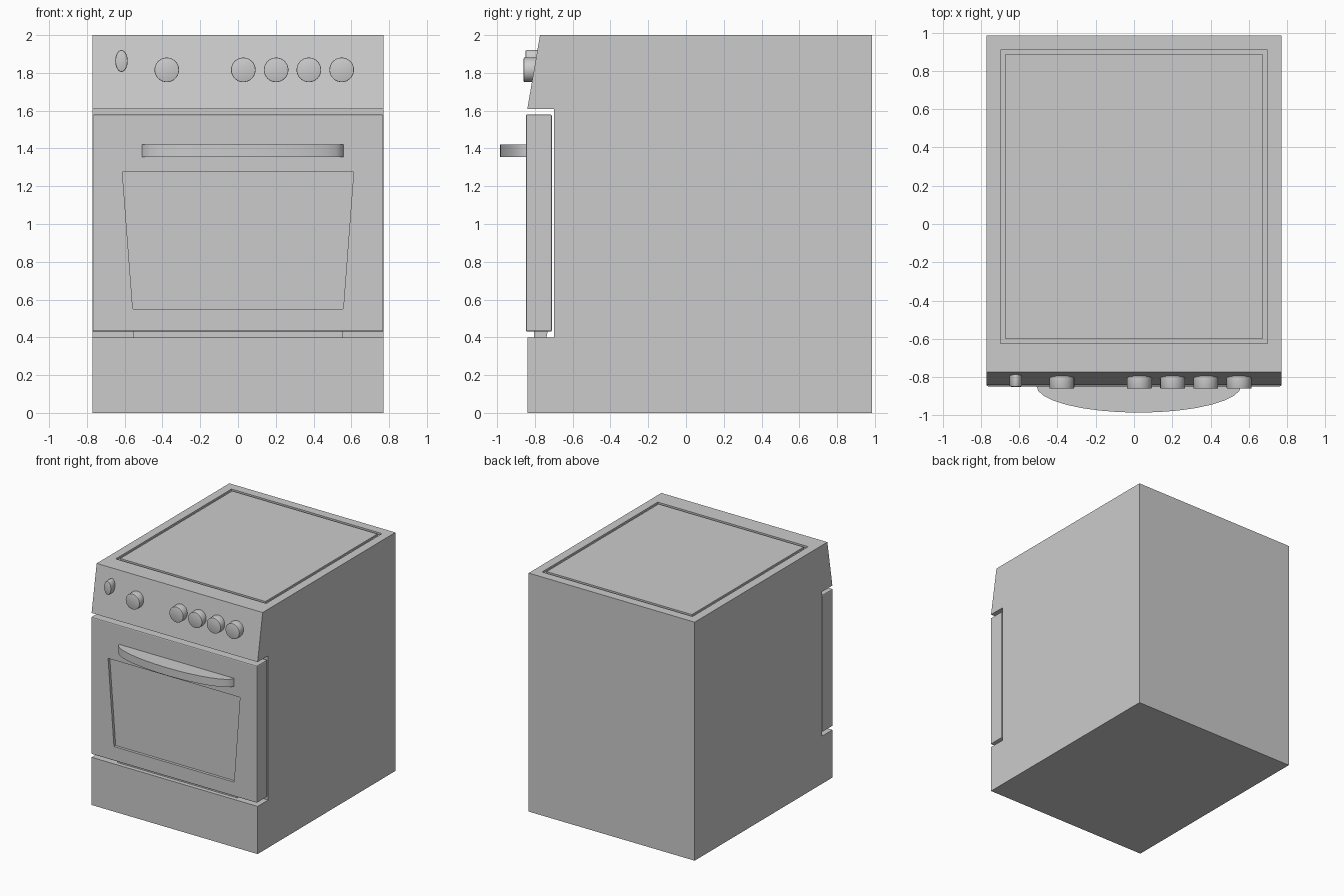
import bpy, bmesh, math
from mathutils import Vector

if "Cube" in bpy.data.objects:
    bpy.data.objects.remove(bpy.data.objects["Cube"])


def prism(name, points, offset, smooth=False):
    """Extrude a flat polygon of 3D points along an offset vector."""
    bm = bmesh.new()
    face = bm.faces.new([bm.verts.new(p) for p in points])
    ext = bmesh.ops.extrude_face_region(bm, geom=[face])
    moved = [v for v in ext["geom"] if isinstance(v, bmesh.types.BMVert)]
    bmesh.ops.translate(bm, verts=moved, vec=Vector(offset))
    bmesh.ops.recalc_face_normals(bm, faces=bm.faces)
    mesh = bpy.data.meshes.new(name)
    bm.to_mesh(mesh)
    bm.free()
    obj = bpy.data.objects.new(name, mesh)
    bpy.context.collection.objects.link(obj)
    if smooth:
        activate(obj)
        bpy.ops.object.shade_smooth_by_angle(angle=math.radians(30))
    return obj


def activate(obj):
    bpy.ops.object.select_all(action='DESELECT')
    obj.select_set(True)
    bpy.context.view_layer.objects.active = obj


def box(name, x0, x1, y0, y1, z0, z1):
    return prism(name, [(x0, y0, z0), (x1, y0, z0), (x1, y1, z0), (x0, y1, z0)],
                 (0, 0, z1 - z0))


def bevel(obj, width, segments=2):
    mod = obj.modifiers.new("edge_bevel", 'BEVEL')
    mod.width, mod.segments = width, segments
    mod.limit_method = 'ANGLE'
    mod.angle_limit = math.radians(40)
    activate(obj)
    bpy.ops.object.modifier_apply(modifier=mod.name)


def cut(obj, cutter):
    mod = obj.modifiers.new("recess", 'BOOLEAN')
    mod.operation, mod.object, mod.solver = 'DIFFERENCE', cutter, 'EXACT'
    activate(obj)
    bpy.ops.object.modifier_apply(modifier=mod.name)
    bpy.data.objects.remove(cutter)


def knob(name, x, z, rx, rz, front, chamfer, back=-0.77, sides=32):
    """Oval control whose axis runs along y, with a softened front rim."""
    ring = [(x + rx * math.cos(2 * math.pi * i / sides), back,
             z + rz * math.sin(2 * math.pi * i / sides)) for i in range(sides)]
    obj = prism(name, ring, (0, front - back, 0))
    bevel(obj, chamfer)
    activate(obj)
    bpy.ops.object.shade_smooth_by_angle(angle=math.radians(30))
    return obj


W = 0.77

# Cabinet: side profile with sloped control panel and door opening
profile = [(-0.84, 0), (0.985, 0), (0.985, 2), (-0.773, 2),
           (-0.84, 1.61), (-0.70, 1.61), (-0.70, 0.40), (-0.84, 0.40)]
body = prism("cabinet", [(-W, y, z) for y, z in profile], (2 * W, 0, 0))

# Cooktop plate sitting in a shallow recess, leaving a groove round it
cut(body, box("cooktop_cutter", -0.698, 0.698, -0.623, 0.91, 1.985, 2.1))
box("cooktop_plate", -0.674, 0.674, -0.598, 0.885, 1.98, 2.0)

# Oven door with recessed tapered window
door = box("oven_door", -W, W, -0.848, -0.71, 0.43, 1.58)
bevel(door, 0.008)
window = [(-0.612, -0.9, 1.275), (0.612, -0.9, 1.275),
          (0.557, -0.9, 0.55), (-0.557, -0.9, 0.55)]
cut(door, prism("window_cutter", window, (0, 0.075, 0)))

# Hinge strip under the door
hinge = [(-0.555, -0.805, 0.44), (-0.555, -0.73, 0.44),
         (-0.555, -0.74, 0.395), (-0.555, -0.805, 0.395)]
prism("door_hinge", hinge, (1.11, 0, 0))

# Bowed handle
arc = [(0.025 - 0.535 * math.cos(math.pi * i / 16),
        -0.845 - 0.14 * math.sin(math.pi * i / 16), 1.355) for i in range(17)]
prism("door_handle", arc, (0, 0, 0.065), smooth=True)

# Control knobs and oval switch
for i, x in enumerate((-0.377, 0.028, 0.202, 0.375, 0.549)):
    knob(f"control_knob_{i + 1}", x, 1.816, 0.065, 0.065, -0.859, 0.004)
knob("oval_switch", -0.617, 1.863, 0.033, 0.058, -0.85, 0.007)
